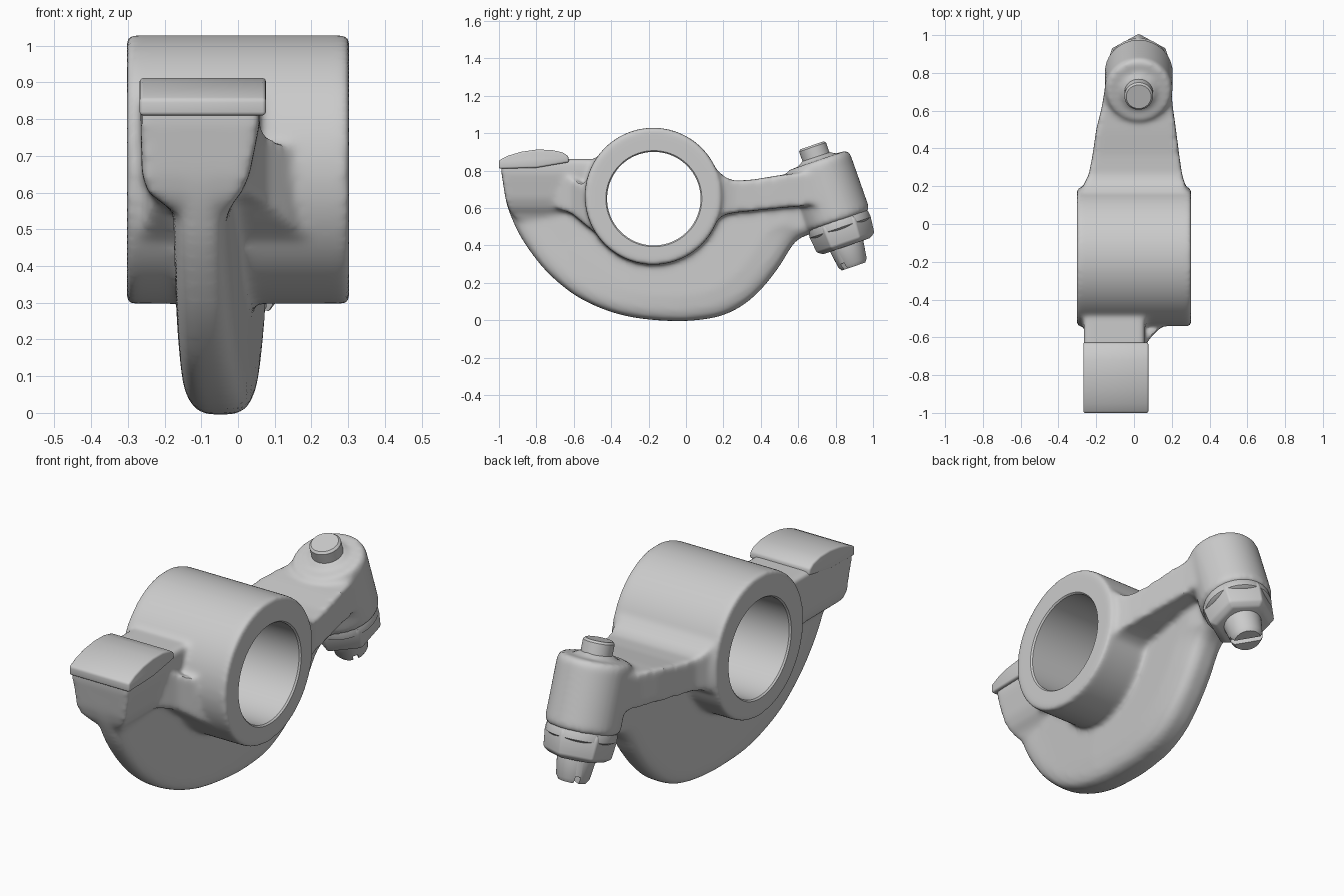
import bpy, bmesh
from math import sin, cos, pi, radians
from mathutils import Matrix, Vector

if "Cube" in bpy.data.objects:
    bpy.data.objects.remove(bpy.data.objects["Cube"])


def loft(name, rings, matrix=Matrix()):
    """Closed skin over rings that share a point count."""
    bm = bmesh.new()
    rows = [[bm.verts.new(matrix @ Vector(p)) for p in ring] for ring in rings]
    n = len(rows[0])
    for a, b in zip(rows, rows[1:]):
        for i in range(n):
            j = (i + 1) % n
            bm.faces.new((a[i], a[j], b[j], b[i]))
    bm.faces.new(rows[0][::-1])
    bm.faces.new(rows[-1])
    bmesh.ops.recalc_face_normals(bm, faces=bm.faces)
    me = bpy.data.meshes.new(name)
    bm.to_mesh(me)
    bm.free()
    ob = bpy.data.objects.new(name, me)
    bpy.context.collection.objects.link(ob)
    return ob


def lathe(name, profile, matrix, n=64):
    """Stack of (radius, z) circles."""
    return loft(name, [[(r * cos(2 * pi * i / n), r * sin(2 * pi * i / n), z)
                        for i in range(n)] for r, z in profile], matrix)


def rect_y(y, x0, x1, z0, z1):
    return [(x0, y, z0), (x1, y, z0), (x1, y, z1), (x0, y, z1)]


def rect_z(z, x0, x1, y0, y1):
    return [(x0, y0, z), (x1, y0, z), (x1, y1, z), (x0, y1, z)]


def spline(points, steps=4):
    """Smooth curve through a list of 2D points."""
    p = [Vector(q) for q in points]
    p = [p[0]] + p + [p[-1]]
    out = []
    for a, b, c, d in zip(p, p[1:], p[2:], p[3:]):
        for k in range(steps):
            t = k / steps
            out.append(tuple(0.5 * (2 * b + (c - a) * t + (2 * a - 5 * b + 4 * c - d) * t * t
                                    + (3 * b - a - 3 * c + d) * t ** 3)))
    return out + [tuple(p[-1])]


def select(obs):
    bpy.ops.object.select_all(action='DESELECT')
    for o in obs:
        o.select_set(True)
    bpy.context.view_layer.objects.active = obs[0]


def cut(ob, cutter):
    cutter.hide_render = True
    m = ob.modifiers.new("cut", 'BOOLEAN')
    m.operation = 'DIFFERENCE'
    m.solver = 'EXACT'
    m.object = cutter


def finish(ob, angle=35):
    """Apply modifiers and shade."""
    select([ob])
    bpy.ops.object.convert(target='MESH')
    bpy.ops.object.shade_smooth_by_angle(angle=radians(angle))


HUB_Y, HUB_Z = -0.175, 0.663
along_x = Matrix.Rotation(pi / 2, 4, 'Y')
hub_m = Matrix.Translation((0, HUB_Y, HUB_Z)) @ along_x
stud_m = Matrix.Translation((0.025, 0.703, 0.85)) @ Matrix.Rotation(radians(19), 4, 'X')

# hub barrel, tilted boss and its small raised seat
hub = lathe("body", [(0.36, -0.303), (0.366, -0.297), (0.366, 0.297), (0.36, 0.303)], hub_m, 96)
boss = lathe("boss", [(0.172, -0.34), (0.181, -0.32), (0.179, -0.02), (0.165, 0.005)], stud_m)
seat = lathe("seat", [(0.10, -0.04), (0.10, 0.01), (0.075, 0.03)], stud_m)

# crescent web, skewed from the pad side to the boss side
outline = spline([(-0.98, 0.78), (-0.97, 0.68), (-0.945, 0.58), (-0.88, 0.44), (-0.78, 0.30),
                  (-0.68, 0.20), (-0.57, 0.12), (-0.43, 0.055), (-0.28, 0.015), (-0.1, -0.003),
                  (0.05, 0.0), (0.19, 0.025), (0.31, 0.085), (0.41, 0.175), (0.5, 0.29),
                  (0.59, 0.425), (0.70, 0.47)]) + [(0.70, 0.66), (-0.17, 0.75)]


def web_ring(side, inset):
    s = 1 - inset / 0.6
    return [((-0.045 + 0.0625 * y) + side * (0.093 - 0.03 * max(0, -y - 0.3)),
             HUB_Y + (y - HUB_Y) * s, HUB_Z + (z - HUB_Z) * s) for y, z in outline]


web = loft("web", [web_ring(s, i) for s, i in
                   [(-1, 0.12), (-0.92, 0.05), (-0.75, 0.015), (-0.4, 0),
                    (0.4, 0), (0.75, 0.015), (0.92, 0.05), (1, 0.12)]])

# tapered arm to the boss, flared into the hub
arm = loft("arm", [rect_y(*r) for r in [
    (0.05, -0.28, 0.28, 0.50, 0.86), (0.17, -0.28, 0.28, 0.54, 0.80),
    (0.21, -0.265, 0.27, 0.565, 0.763), (0.26, -0.24, 0.255, 0.575, 0.745),
    (0.36, -0.22, 0.24, 0.585, 0.752), (0.5, -0.20, 0.222, 0.60, 0.775),
    (0.62, -0.17, 0.205, 0.61, 0.79), (0.74, -0.15, 0.195, 0.62, 0.80)]])

# block under the pad and its gusset into the hub
tail = loft("tail", [rect_z(*r) for r in [
    (0.535, -0.16, -0.03, -0.90, -0.40), (0.57, -0.205, -0.015, -0.935, -0.40),
    (0.60, -0.245, 0.01, -0.95, -0.40), (0.65, -0.262, 0.032, -0.965, -0.40),
    (0.79, -0.265, 0.06, -0.987, -0.40), (0.862, -0.265, 0.055, -0.987, -0.40)]])
gusset = loft("gusset", [rect_y(*r) for r in [
    (-0.70, -0.20, 0.03, 0.60, 0.79), (-0.61, -0.23, 0.08, 0.57, 0.76),
    (-0.55, -0.25, 0.14, 0.52, 0.73), (-0.45, -0.27, 0.22, 0.44, 0.69)]])

# fuse the casting into one filleted skin, then bore the hub
select([hub, boss, seat, web, arm, tail, gusset])
bpy.ops.object.join()
rm = hub.modifiers.new("fuse", 'REMESH')
rm.mode = 'VOXEL'
rm.voxel_size = 0.012
rm.use_smooth_shade = True
sm = hub.modifiers.new("fillet", 'SMOOTH')
sm.factor = 0.5
sm.iterations = 14
bore = lathe("bore_cutter", [(0.28, -0.33), (0.25, -0.295), (0.25, 0.295), (0.28, 0.33)],
             Matrix.Translation((0, -0.172, 0.65)) @ along_x, 96)
cut(hub, bore)
finish(hub)

# curved contact pad
pad_profile = [(-1.0, 0.81), (-1.0, 0.855), (-0.95, 0.88), (-0.88, 0.901), (-0.80, 0.912),
               (-0.72, 0.911), (-0.66, 0.897), (-0.63, 0.878), (-0.625, 0.845), (-0.8, 0.815)]
pad = loft("contact_pad", [[(x, y, z) for y, z in pad_profile] for x in (-0.268, 0.076)])
bv = pad.modifiers.new("soft_edges", 'BEVEL')
bv.width = 0.01
bv.segments = 3
finish(pad)

# adjuster stud with slotted tip
stud = lathe("adjuster_stud", [(0.066, -0.595), (0.08, -0.575), (0.095, -0.47), (0.095, -0.42),
                               (0.076, -0.40), (0.076, 0.08), (0.066, 0.09)], stud_m, 40)
slot = loft("slot_cutter", [rect_z(z, -0.013, 0.013, -0.2, 0.2) for z in (-0.65, -0.56)],
            stud_m @ Matrix.Rotation(radians(50), 4, 'Z'))
cut(stud, slot)
finish(stud)

# washer collar and chamfered hex lock nut
collar = lathe("nut_collar", [(0.15, -0.385), (0.168, -0.375), (0.168, -0.34), (0.155, -0.31)], stud_m)
finish(collar)
nut = lathe("lock_nut", [(0.135, -0.48), (0.165, -0.46), (0.175, -0.37), (0.172, -0.34)],
            stud_m @ Matrix.Rotation(radians(30), 4, 'Z'), 6)
nb = nut.modifiers.new("soft_edges", 'BEVEL')
nb.width = 0.008
nb.segments = 2
finish(nut)

for helper in (bore, slot):
    bpy.data.objects.remove(helper)
